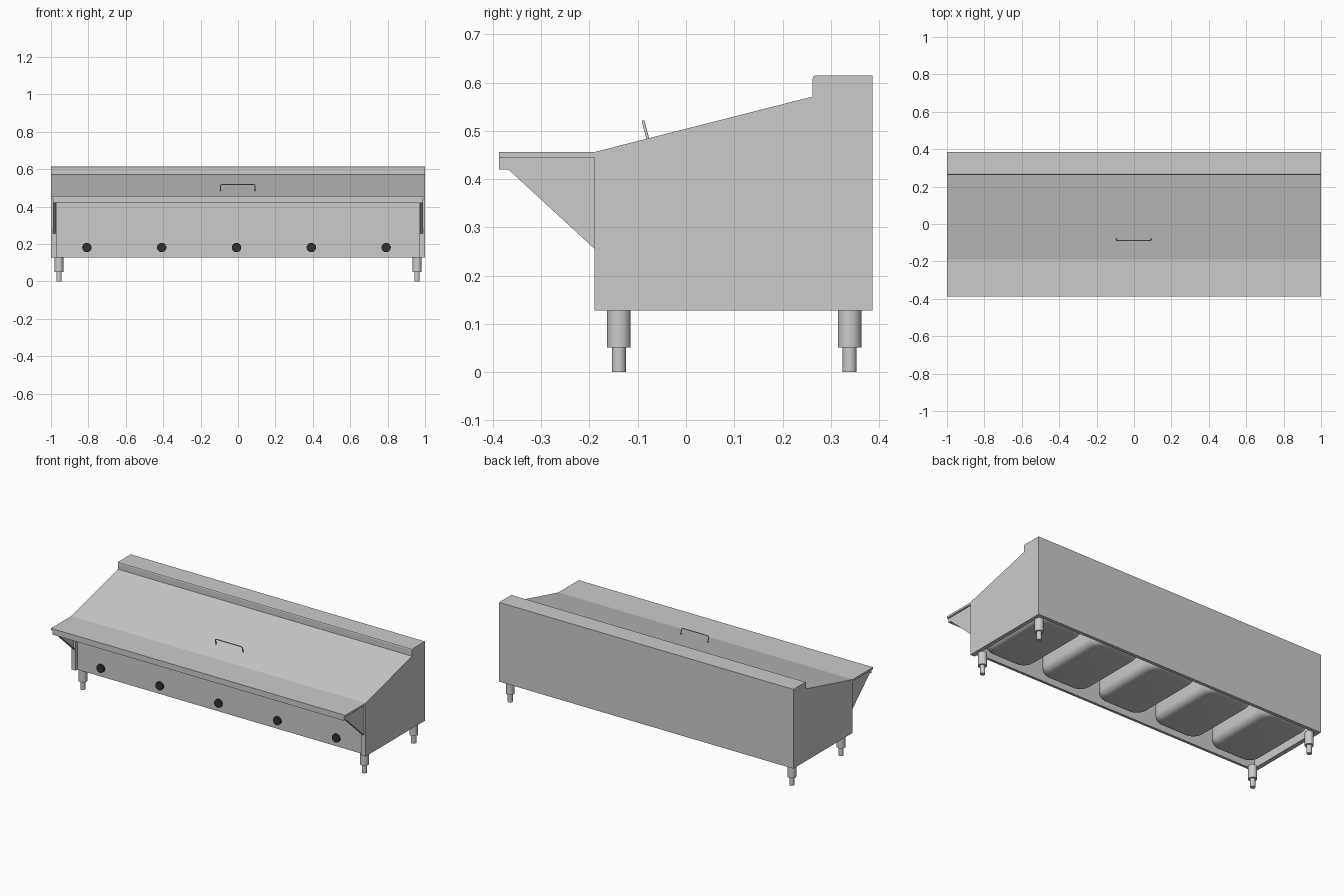
import bpy, bmesh, math
from mathutils import Vector

if "Cube" in bpy.data.objects:
    bpy.data.objects.remove(bpy.data.objects["Cube"])


def finish(name, bm, smooth=False):
    bmesh.ops.recalc_face_normals(bm, faces=bm.faces)
    me = bpy.data.meshes.new(name)
    bm.to_mesh(me)
    bm.free()
    ob = bpy.data.objects.new(name, me)
    bpy.context.collection.objects.link(ob)
    if smooth:
        bpy.ops.object.select_all(action='DESELECT')
        ob.select_set(True)
        bpy.context.view_layer.objects.active = ob
        bpy.ops.object.shade_smooth_by_angle(angle=math.radians(35))
    return ob


def prism(name, pts, x0, x1):
    """Extrude a (y, z) outline along x."""
    bm = bmesh.new()
    face = bm.faces.new([bm.verts.new((x0, y, z)) for y, z in pts])
    ext = bmesh.ops.extrude_face_region(bm, geom=[face])
    bmesh.ops.translate(bm, vec=(x1 - x0, 0, 0),
                        verts=[v for v in ext['geom'] if isinstance(v, bmesh.types.BMVert)])
    return finish(name, bm)


def box(name, x0, x1, y0, y1, z0, z1):
    return prism(name, [(y0, z0), (y1, z0), (y1, z1), (y0, z1)], x0, x1)


def lathe(name, rings, place, n=32):
    """Stack circles (radius, height) and place each point with a function."""
    bm = bmesh.new()
    loops = [[bm.verts.new(place(r * math.cos(2 * math.pi * i / n),
                                 r * math.sin(2 * math.pi * i / n), h))
              for i in range(n)] for r, h in rings]
    bridge(bm, loops)
    bm.faces.new(loops[0])
    bm.faces.new(loops[-1])
    return finish(name, bm, True)


def bridge(bm, loops):
    for a, b in zip(loops, loops[1:]):
        for i in range(len(a)):
            j = (i + 1) % len(a)
            bm.faces.new((a[i], a[j], b[j], b[i]))


# Sheet forming lid slope, back guard, back wall and bottom back lip
prism("lid_and_back", [
    (-.19, .456), (.262, .571), (.262, .607), (.264, .613), (.27, .615), (.386, .615),
    (.386, .128), (.365, .128), (.365, .132), (.382, .132), (.382, .611), (.27, .611),
    (.268, .567), (-.19, .45)], -.996, .996)

# Recessed front panel with bottom lip, and deck carrying the pans
prism("front_panel", [(-.172, .452), (-.172, .128), (-.158, .128), (-.158, .132),
                      (-.168, .132), (-.168, .452)], -.98, .98)
box("pan_deck", -.995, .995, -.168, .382, .436, .442)

# Side walls, front posts, bottom lips and shelf brackets
side = [(-.19, .128), (.386, .128), (.386, .615), (.27, .615), (.264, .613),
        (.262, .607), (.262, .571), (-.19, .456)]
for s, tag in ((-1, "left"), (1, "right")):
    prism(tag + "_side_wall", side, s * .995, s)
    box(tag + "_front_post", s * .97, s * .996, -.19, -.168, .128, .452)
    box(tag + "_bottom_lip", s * .975, s * .996, -.168, .382, .128, .132)
    prism(tag + "_shelf_bracket", [(-.386, .445), (-.386, .42), (-.368, .42),
                                   (-.19, .256), (-.19, .445)], s * .986, s * .99)
    prism(tag + "_bracket_flange", [(-.368, .42), (-.19, .256), (-.19, .261),
                                    (-.366, .423)], s * .974, s * .988)

# Front shelf with folded front edge
box("shelf_top", -1, 1, -.387, -.188, .444, .456)
prism("shelf_front_edge", [(-.387, .446), (-.387, .42), (-.37, .42), (-.37, .424),
                           (-.383, .424), (-.383, .446)], -.99, .99)

# Stepped legs
for sx, tx in ((-1, "left"), (1, "right")):
    for y, ty in ((-.139, "front"), (.339, "back")):
        lathe(f"{ty}_{tx}_leg",
              [(.0145, 0), (.0145, .051), (.0245, .051), (.0245, .132)],
              lambda a, b, h, x=sx * .957, y=y: (x + a, y + b, h))

# Control knobs
dark = bpy.data.materials.new("dark_knob")
dark.diffuse_color = (.03, .03, .03, 1)
dark.use_nodes = True
dark.node_tree.nodes["Principled BSDF"].inputs["Base Color"].default_value = dark.diffuse_color
for k in range(5):
    knob = lathe(f"knob_{k + 1}", [(.025, 0), (.025, .012)],
                 lambda a, b, h, x=-.808 + .4 * k: (x + a, -.173 - h, .181 + b))
    knob.data.materials.append(dark)


# Food pans hanging under the deck
def pan(name, cx, cy, hx, hy):
    bm = bmesh.new()
    steps = [(0, .44), (.004, .3)]
    steps += [(.006 + .04 * (1 - math.cos(t * math.pi / 12)),
               .182 - .04 * math.sin(t * math.pi / 12)) for t in range(7)]
    loops = []
    for inset, z in steps:
        r = .075 - inset * .6
        loop = []
        for q, (sx, sy) in enumerate(((1, 1), (-1, 1), (-1, -1), (1, -1))):
            for i in range(9):
                a = (q + i / 8) * math.pi / 2
                loop.append(bm.verts.new((cx + sx * (hx - inset - r) + r * math.cos(a),
                                          cy + sy * (hy - inset - r) + r * math.sin(a), z)))
        loops.append(loop)
    bridge(bm, loops)
    bm.faces.new(loops[-1])
    finish(name, bm, True)


for k in range(5):
    pan(f"food_pan_{k + 1}", -.8 + .4 * k, .105, .165, .262)

# Lid handle: bent rod standing square to the lid
foot, up = Vector((0, -.079, .483)), Vector((0, -.0095, .036))
path = [(-.093, 0), (-.093, .8), (-.091, .93), (-.085, 1), (.083, 1),
        (.089, .93), (.091, .8), (.091, 0)]
cu = bpy.data.curves.new("lid_handle", 'CURVE')
cu.dimensions = '3D'
cu.bevel_depth = .003
cu.bevel_resolution = 3
cu.use_fill_caps = True
sp = cu.splines.new('POLY')
sp.points.add(len(path) - 1)
for p, (x, t) in zip(sp.points, path):
    p.co = (*(foot + up * t + Vector((x, 0, 0))), 1)
bpy.context.collection.objects.link(bpy.data.objects.new("lid_handle", cu))
